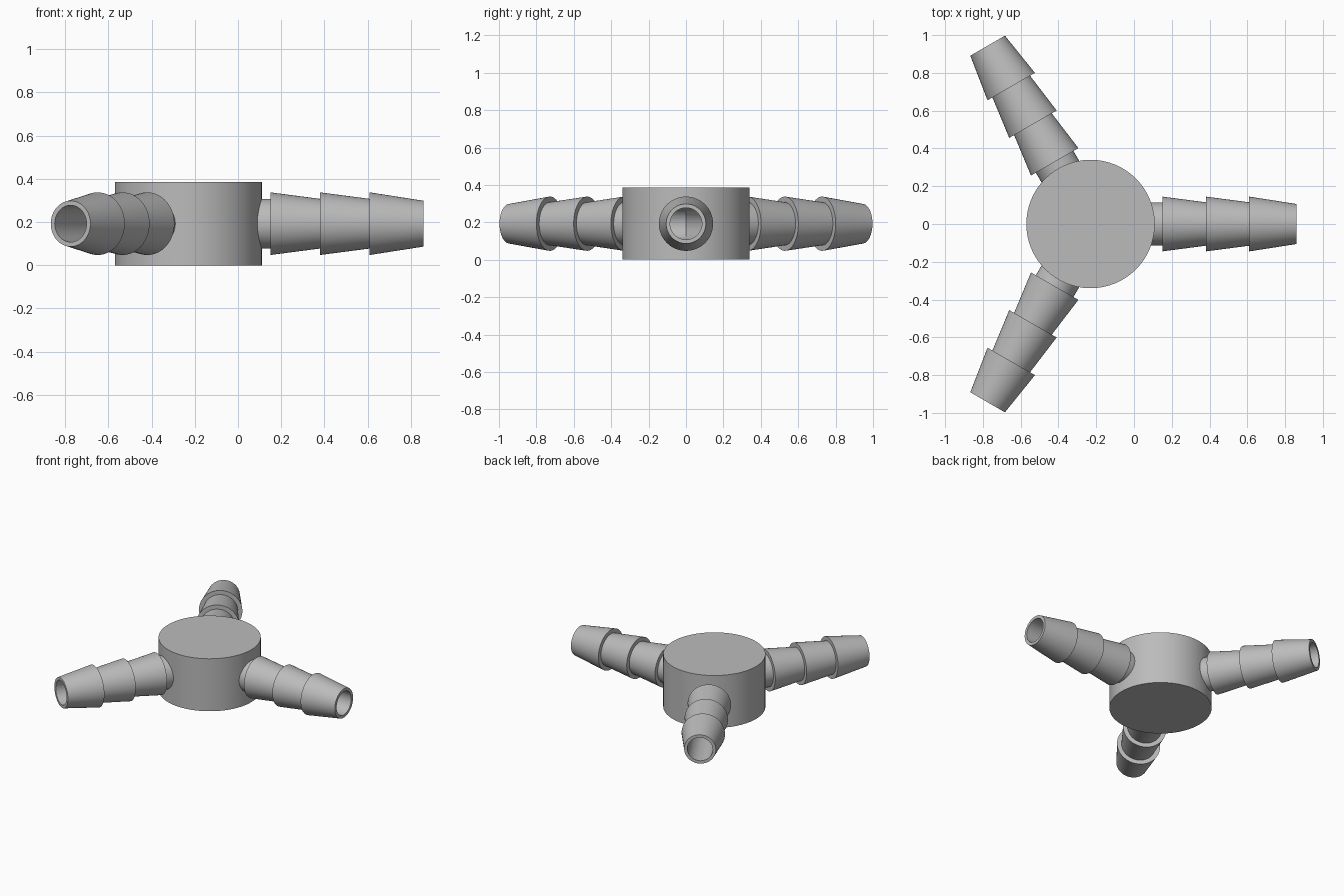
import bpy, bmesh, math
from mathutils import Matrix, Vector

cube = bpy.data.objects.get("Cube")
if cube:
    bpy.data.objects.remove(cube, do_unlink=True)

HUB_X, HUB_R, HUB_H = -0.23, 0.34, 0.385
SIDES = 64
BORE_R = 0.085

grey = bpy.data.materials.new("plain_grey")
grey.use_nodes = True
colour = (0.5, 0.5, 0.5, 1)
grey.diffuse_color = colour
grey.node_tree.nodes["Principled BSDF"].inputs["Base Color"].default_value = colour


def lathe(name, profile, matrix):
    """Solid of revolution about local z from (radius, height) pairs, with flat ends."""
    bm = bmesh.new()
    rings = []
    for r, h in profile:
        rings.append([bm.verts.new((r * math.cos(a), r * math.sin(a), h))
                      for a in (math.tau * i / SIDES for i in range(SIDES))])
    for low, high in zip(rings, rings[1:]):
        for i in range(SIDES):
            j = (i + 1) % SIDES
            bm.faces.new((low[i], low[j], high[j], high[i]))
    bm.faces.new(rings[0][::-1])
    bm.faces.new(rings[-1])
    bm.transform(matrix)
    bm.normal_update()
    mesh = bpy.data.meshes.new(name)
    bm.to_mesh(mesh)
    bm.free()
    mesh.materials.append(grey)
    obj = bpy.data.objects.new(name, mesh)
    bpy.context.collection.objects.link(obj)
    return obj


def combine(target, other, operation):
    """Apply a boolean to the target and discard the helper."""
    mod = target.modifiers.new(operation, 'BOOLEAN')
    mod.object, mod.operation, mod.solver = other, operation, 'EXACT'
    bpy.context.view_layer.objects.active = target
    bpy.ops.object.modifier_apply(modifier=mod.name)
    bpy.data.objects.remove(other, do_unlink=True)


# Round hub
body = lathe("hose_connector", [(HUB_R, 0), (HUB_R, HUB_H)],
             Matrix.Translation((HUB_X, 0, 0)))

# Barbed arm: short neck, then three tapered barbs
barbed = [(0.115, 0.2), (0.115, 0.38), (0.145, 0.38), (0.115, 0.61), (0.145, 0.61),
          (0.115, 0.84), (0.145, 0.84), (0.106, 1.09)]
centre = Matrix.Translation((HUB_X, 0, HUB_H / 2))
directions = [centre @ Matrix.Rotation(math.tau * k / 3, 4, 'Z')
              @ Matrix.Rotation(math.pi / 2, 4, 'Y') for k in range(3)]
for m in directions:
    combine(body, lathe("barbed_arm", barbed, m), 'UNION')

# Bores meeting inside the hub
for m in directions:
    combine(body, lathe("bore_cutter", [(BORE_R, -0.02), (BORE_R, 1.2)], m), 'DIFFERENCE')

# Smooth round walls, crisp rims
bpy.ops.object.select_all(action='DESELECT')
body.select_set(True)
bpy.context.view_layer.objects.active = body
bpy.ops.object.shade_smooth_by_angle(angle=math.radians(30))
